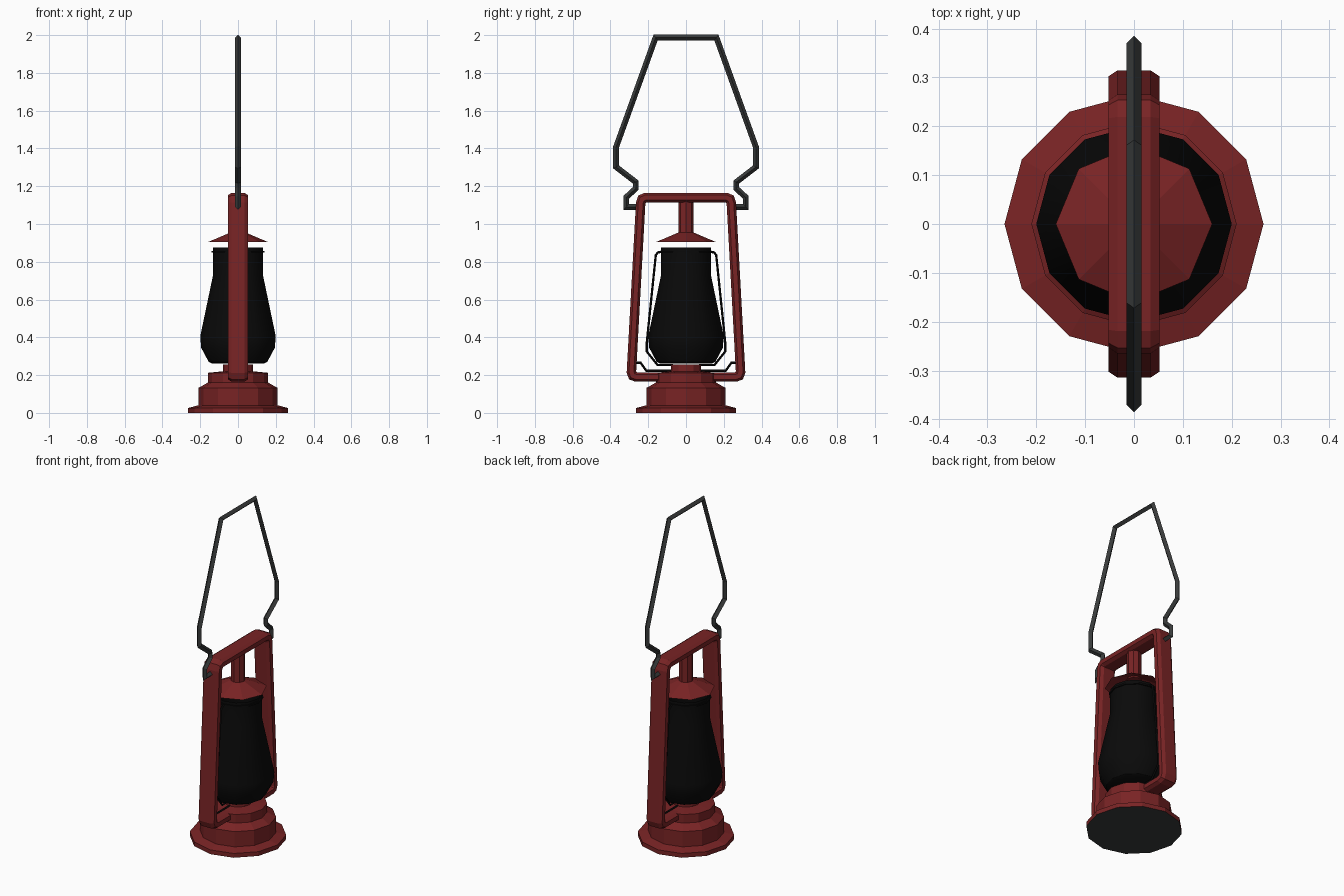
import bpy, bmesh, math
from mathutils import Vector

cube = bpy.data.objects.get("Cube")
if cube:
    bpy.data.objects.remove(cube)


def material(name, colour):
    m = bpy.data.materials.new(name)
    m.use_nodes = True
    m.diffuse_color = (*colour, 1)
    m.node_tree.nodes["Principled BSDF"].inputs["Base Color"].default_value = (*colour, 1)
    return m


RED = material("dark red paint", (0.19, 0.017, 0.018))
GREY = material("dark grey metal", (0.04, 0.043, 0.043))
BLACK = material("black glass", (0.003, 0.003, 0.003))


def finish(name, bm, *mats):
    bmesh.ops.recalc_face_normals(bm, faces=bm.faces)
    mesh = bpy.data.meshes.new(name)
    bm.to_mesh(mesh)
    bm.free()
    for m in mats:
        mesh.materials.append(m)
    ob = bpy.data.objects.new(name, mesh)
    bpy.context.collection.objects.link(ob)
    return ob


def skin(bm, rings, closed=False):
    """Join rings of vertices with quads."""
    pairs = list(zip(rings, rings[1:]))
    if closed:
        pairs.append((rings[-1], rings[0]))
    for a, b in pairs:
        for i in range(len(a)):
            j = (i + 1) % len(a)
            bm.faces.new((a[i], a[j], b[j], b[i]))


def lathe(name, profile, sides, mats, bottom=True, top=True, closed=False):
    """Turn (radius, height) points around z."""
    bm = bmesh.new()
    rings = []
    for r, z in profile:
        angles = [math.tau * i / sides for i in range(sides)]
        rings.append([bm.verts.new((r * math.cos(a), r * math.sin(a), z)) for a in angles])
    skin(bm, rings, closed)
    if bottom:
        bm.faces.new(rings[0])
    if top:
        bm.faces.new(rings[-1])
    return finish(name, bm, *mats)


def sweep(name, path, section, mat):
    """Carry an (x, in-plane) section along a mitred path of (y, z) points."""
    bm = bmesh.new()
    pts = [Vector(p) for p in path]
    rings = []
    for i, p in enumerate(pts):
        d_in = (p - pts[max(i - 1, 0)]).normalized()
        d_out = (pts[min(i + 1, len(pts) - 1)] - p).normalized()
        t = (d_in + d_out).normalized()
        n = Vector((-t.y, t.x))
        stretch = 1 / max(0.4, t.dot(d_in if i else d_out))
        rings.append([bm.verts.new((u, *(p + n * v * stretch))) for u, v in section])
    skin(bm, rings)
    bm.faces.new(rings[0])
    bm.faces.new(rings[-1])
    return finish(name, bm, mat)


def mirrored(half):
    """Complete a path across the y = 0 plane."""
    return half + [(-y, z) for y, z in reversed(half)]


def diamond(r):
    return [(r, 0), (0, r), (-r, 0), (0, -r)]


# Stepped fuel tank with a grey underside
tank = lathe("fuel_tank", [(0.265, 0), (0.265, 0.026), (0.21, 0.04), (0.21, 0.132),
                           (0.16, 0.16), (0.16, 0.212), (0.08, 0.22), (0.08, 0.255)],
             12, (RED, GREY))
for f in tank.data.polygons:
    if f.normal.z < -0.9:
        f.material_index = 1

# Glass globe and its retaining ring
globe = lathe("glass_globe", [(0.14, 0.262), (0.155, 0.27), (0.195, 0.345), (0.2, 0.405),
                              (0.133, 0.725), (0.132, 0.875)], 12, (BLACK,), top=False)
for ob in bpy.context.selected_objects:
    ob.select_set(False)
globe.select_set(True)
bpy.context.view_layer.objects.active = globe
bpy.ops.object.shade_smooth_by_angle(angle=math.radians(31))
lathe("globe_ring", [(0.131, 0.848), (0.139, 0.848), (0.139, 0.858), (0.131, 0.858)],
      12, (BLACK,), bottom=False, top=False, closed=True)

# Chimney hood and post
lathe("chimney_hood", [(0.16, 0.904), (0.042, 0.954)], 8, (RED,), bottom=False)
lathe("chimney_post", [(0.04, 0.945), (0.04, 1.125)], 8, (RED,))

# Side frame with chamfered flat-bar section
bar = [(0.052, -0.013), (0.052, 0.013), (0.034, 0.025), (-0.034, 0.025),
       (-0.052, 0.013), (-0.052, -0.013), (-0.034, -0.025), (0.034, -0.025)]
sweep("side_frame", mirrored([(0.1, 0.19), (0.263, 0.19), (0.282, 0.197), (0.289, 0.216),
                              (0.24, 1.11), (0.233, 1.132), (0.214, 1.14)]), bar, RED)

# Carrying handle hooked to the frame
sweep("carrying_handle", mirrored([(0.25, 1.09), (0.316, 1.09), (0.316, 1.142),
                                   (0.266, 1.188), (0.266, 1.222), (0.37, 1.302),
                                   (0.37, 1.408), (0.161, 1.987)]), diamond(0.0155), GREY)

# Wire guard around the globe, and the lower wire braces
wire = diamond(0.006)
for side, s in (("left", 1), ("right", -1)):
    guard = [(0.07, 0.253), (0.15, 0.253), (0.208, 0.325), (0.208, 0.37),
             (0.16, 0.835), (0.15, 0.849), (0.13, 0.853)]
    brace = [(0.07, 0.223), (0.21, 0.223), (0.24, 0.265), (0.28, 0.265)]
    back = "front" if s < 0 else "back"
    sweep(back + "_globe_guard", [(s * y, z) for y, z in guard], wire, BLACK)
    sweep(back + "_wire_brace", [(s * y, z) for y, z in brace], wire, BLACK)
